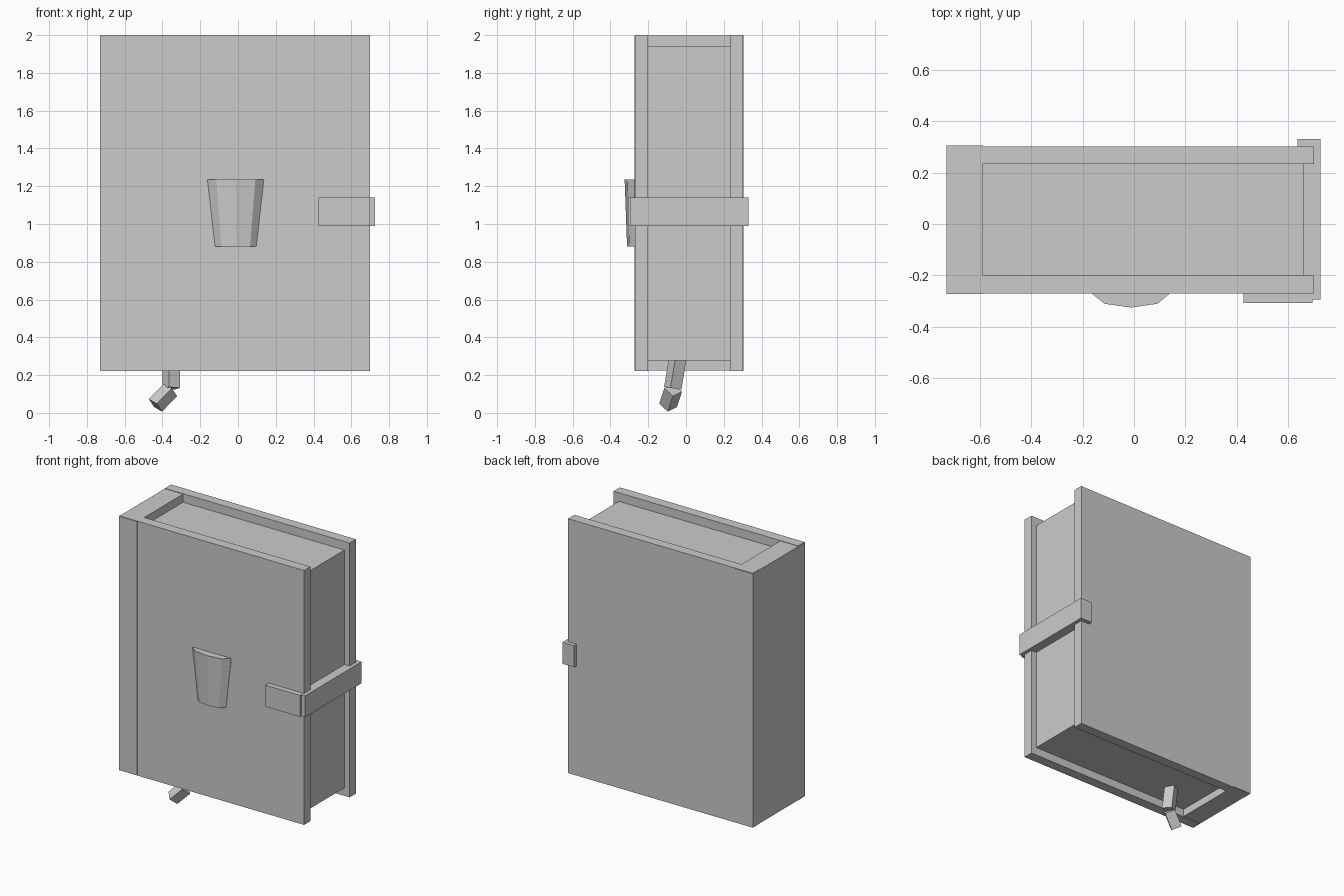
import bpy, bmesh, math
from mathutils import Vector, Matrix

old = bpy.data.objects.get("Cube")
if old:
    bpy.data.objects.remove(old, do_unlink=True)

GREY = (0.6, 0.6, 0.6, 1)
mat = bpy.data.materials.new("plain grey")
mat.use_nodes = True
mat.diffuse_color = GREY
mat.node_tree.nodes["Principled BSDF"].inputs["Base Color"].default_value = GREY


def finish(name, bm):
    bmesh.ops.recalc_face_normals(bm, faces=bm.faces)
    mesh = bpy.data.meshes.new(name)
    bm.to_mesh(mesh)
    bm.free()
    mesh.materials.append(mat)
    obj = bpy.data.objects.new(name, mesh)
    bpy.context.collection.objects.link(obj)
    return obj


def box(name, x, y, z):
    """Box from its (low, high) range on each axis."""
    bm = bmesh.new()
    bmesh.ops.create_cube(bm, size=1)
    for v in bm.verts:
        v.co = [(a + b) / 2 + c * (b - a) for c, (a, b) in zip(v.co, (x, y, z))]
    return finish(name, bm)


def bar(name, start, end, radius, twist):
    """Square bar running between two points."""
    start, end = Vector(start), Vector(end)
    axis = end - start
    bm = bmesh.new()
    bmesh.ops.create_cone(bm, cap_ends=True, segments=4, radius1=radius,
                          radius2=radius, depth=axis.length)
    spin = Matrix.Rotation(math.radians(twist), 4, 'Z')
    turn = axis.to_track_quat('Z', 'Y').to_matrix().to_4x4()
    bm.transform(Matrix.Translation((start + end) / 2) @ turn @ spin)
    return finish(name, bm)


# Covers, pages and spine
box("front_cover", (-0.728, 0.70), (-0.27, -0.20), (0.222, 2.0))
box("back_cover", (-0.728, 0.70), (0.233, 0.302), (0.222, 2.0))
box("pages", (-0.65, 0.66), (-0.20, 0.233), (0.278, 1.94))
box("spine", (-0.73, -0.588), (-0.273, 0.305), (0.225, 1.997))

# Clasp strap and its front plate
box("clasp_strap", (0.635, 0.725), (-0.293, 0.33), (0.99, 1.14))
box("clasp_plate", (0.425, 0.695), (-0.308, -0.26), (0.99, 1.14))

# Tapered, faceted emblem on the front cover
top = [(-0.162, -0.26), (-0.162, -0.272), (-0.115, -0.31), (-0.012, -0.325),
       (0.092, -0.31), (0.137, -0.272), (0.137, -0.26)]
bm = bmesh.new()
upper = [bm.verts.new((x, y, 1.235)) for x, y in top]
lower = [bm.verts.new((-0.012 + (x + 0.012) * 0.73, -0.26 + (y + 0.26) * 0.8, 0.88))
         for x, y in top]
bm.faces.new(upper)
bm.faces.new(lower)
for i in range(len(top)):
    j = (i + 1) % len(top)
    bm.faces.new((upper[i], upper[j], lower[j], lower[i]))
finish("front_emblem", bm)

# Bent bookmark ribbon hanging below the pages
bar("bookmark_upper", (-0.353, -0.042, 0.30), (-0.353, -0.07, 0.13), 0.048, 15)
bar("bookmark_lower", (-0.357, -0.068, 0.122), (-0.437, -0.095, 0.04), 0.048, 15)
